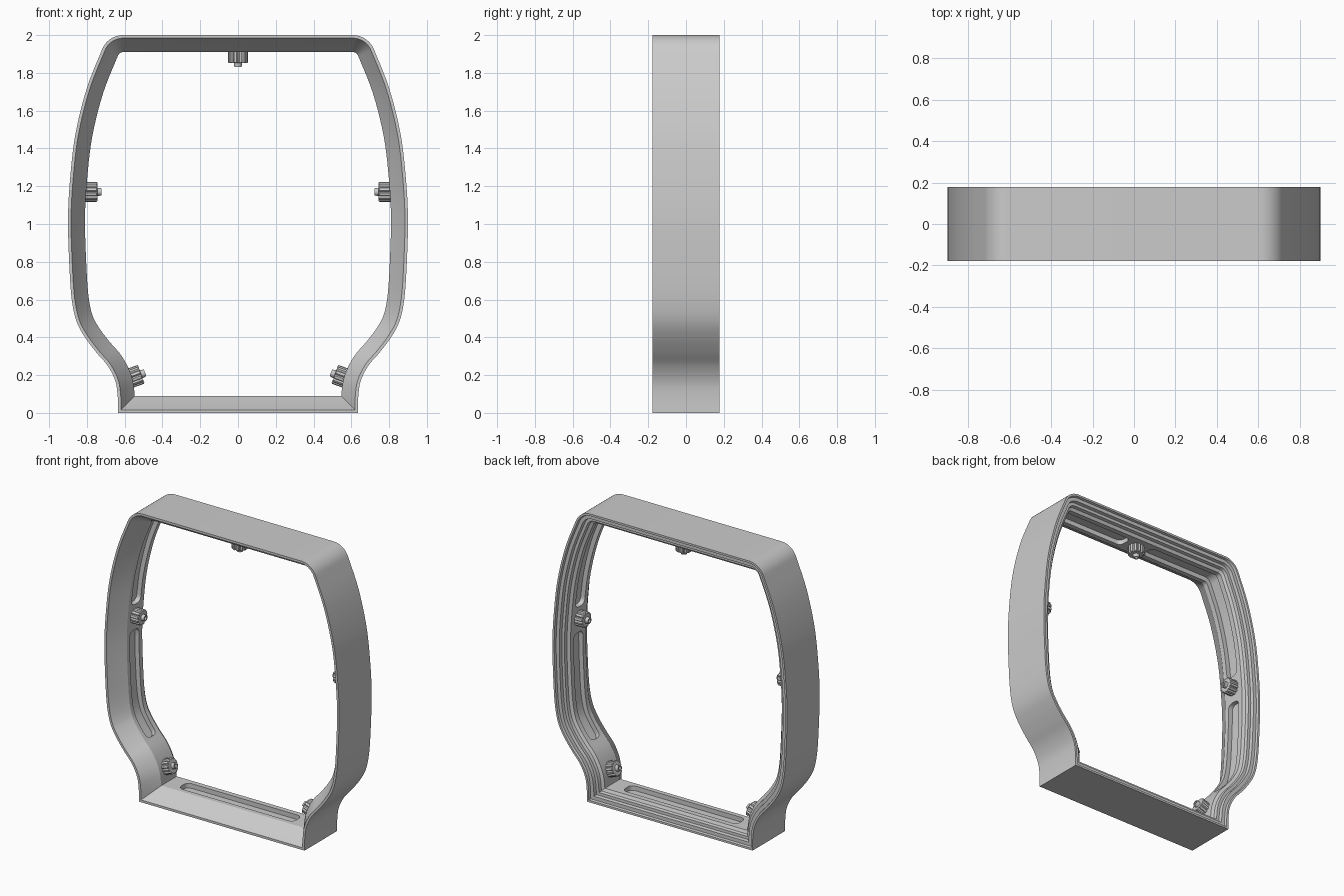
import bpy, bmesh
from math import sin, cos, pi, radians, sqrt
from mathutils import Vector, Matrix

if "Cube" in bpy.data.objects:
    bpy.data.objects.remove(bpy.data.objects["Cube"])

# Right half of the outer outline (x, z), from bottom corner to top corner
CTRL = [(.635, -.09), (.635, 0), (.637, .09), (.65, .17), (.69, .25), (.75, .32), (.81, .40),
        (.855, .485), (.88, .6), (.893, .78), (.9, 1.03), (.888, 1.25), (.86, 1.48),
        (.80, 1.72), (.72, 1.923), (.68, 2.02)]
# Bar cross-section (y, inward offset): plain outside, stepped back, flat land, sloped front
SECTION = [(-.178, 0), (.178, 0), (.178, .014), (.162, .018), (.162, .042), (.14, .046),
           (.14, .066), (.118, .07), (.108, .09), (-.06, .09), (-.165, .022), (-.178, .016)]
MID_Y = .022


def spline(pts, n):
    """Catmull-Rom through all but the two end points."""
    p = [Vector(q) for q in pts]
    out = []
    for a, b, c, d in zip(p, p[1:], p[2:], p[3:]):
        for i in range(n):
            t = i / n
            out.append(.5 * (2 * b + (c - a) * t + (2 * a - 5 * b + 4 * c - d) * t * t
                             + (3 * b - a - 3 * c + d) * t ** 3))
    return out


def make_object(name, bm, smooth=True):
    bmesh.ops.recalc_face_normals(bm, faces=bm.faces)
    me = bpy.data.meshes.new(name)
    bm.to_mesh(me)
    bm.free()
    ob = bpy.data.objects.new(name, me)
    bpy.context.collection.objects.link(ob)
    return ob


def smooth(ob):
    bpy.ops.object.select_all(action='DESELECT')
    ob.select_set(True)
    bpy.context.view_layer.objects.active = ob
    bpy.ops.object.shade_smooth_by_angle(angle=radians(30))


def skin(bm, rings, closed):
    """Join rings of points into a tube, capped unless closed."""
    vs = [[bm.verts.new(p) for p in r] for r in rings]
    n = len(vs[0])
    pairs = list(zip(vs, vs[1:])) + ([(vs[-1], vs[0])] if closed else [])
    for a, b in pairs:
        for i in range(n):
            j = (i + 1) % n
            bm.faces.new((a[i], a[j], b[j], b[i]))
    if not closed:
        bm.faces.new(vs[0])
        bm.faces.new(vs[-1])


# Outline with rounded top corners, mirrored, plus mitred inward normals
right = spline(CTRL, 5)
right += [Vector((.608 + .12 * cos(radians(a)), 1.88 + .12 * sin(radians(a))))
          for a in [21 + 69 * i / 9 for i in range(10)]]
path = right + [Vector((-p.x, p.y)) for p in reversed(right)]


def inward(i):
    a, b, c = path[i - 1], path[i], path[(i + 1) % len(path)]
    d1, d2 = (b - a).normalized(), (c - b).normalized()
    n1, n2 = Vector((-d1.y, d1.x)), Vector((-d2.y, d2.x))
    m = (n1 + n2).normalized()
    return m / m.dot(n1)


normals = [inward(i) for i in range(len(path))]

# Frame body
bm = bmesh.new()
rings = []
for p, n in zip(path, normals):
    rings.append([(p.x + n.x * o, y, p.y + n.y * o) for y, o in SECTION])
skin(bm, rings, True)
frame = make_object("frame", bm)


# Pocket cutters, following the inner wall between the bosses
def pocket(bm, pts, nrm, start, end, mirror=1):
    cum = [0]
    for a, b in zip(pts, pts[1:]):
        cum.append(cum[-1] + (b - a).length)

    def length_at(q):
        best = None
        for k in range(len(pts) - 1):
            d = pts[k + 1] - pts[k]
            t = min(1, max(0, (Vector(q) - pts[k]).dot(d) / d.length_squared))
            e = (pts[k] + d * t - Vector(q)).length
            if best is None or e < best[0]:
                best = (e, cum[k] + t * d.length)
        return best[1]

    s0, s1 = length_at(start), length_at(end)
    r, half = .035, .05
    ends = [0, .003, .01, .02, r]
    stations = [s0 + e for e in ends] + [c for c in cum if s0 + r + .005 < c < s1 - r - .005]
    stations += [s1 - e for e in reversed(ends)]
    rings = []
    for s in stations:
        k = max(i for i in range(len(cum) - 1) if cum[i] <= s)
        t = (s - cum[k]) / (cum[k + 1] - cum[k])
        p, n = pts[k].lerp(pts[k + 1], t), nrm[k].lerp(nrm[k + 1], t)
        d = min(r, s - s0, s1 - s)
        w = half - r + sqrt(max(0, r * r - (r - d) ** 2))
        rings.append([(mirror * (p.x + n.x * o), MID_Y + y, p.y + n.y * o)
                      for y, o in ((-w, .058), (w, .058), (w, .112), (-w, .112))])
    skin(bm, rings, False)


bm = bmesh.new()
side_pts = right + [Vector((0, 2))]
side_nrm = normals[:len(right)] + [Vector((0, -1))]
for m in (1, -1):
    pocket(bm, side_pts, side_nrm, (.74, .31), (.9, 1.07), m)
    pocket(bm, side_pts, side_nrm, (.89, 1.26), (.09, 2), m)
pocket(bm, [Vector((-.6, 0)), Vector((.6, 0))], [Vector((0, 1))] * 2, (-.44, 0), (.44, 0))
cutter = make_object("pocket_cutter", bm)
cutter.hide_render = True

mod = frame.modifiers.new("pockets", 'BOOLEAN')
mod.operation = 'DIFFERENCE'
mod.solver = 'EXACT'
mod.object = cutter
bpy.context.view_layer.objects.active = frame
bpy.ops.object.modifier_apply(modifier=mod.name)
bpy.data.objects.remove(cutter)
smooth(frame)


# Fluted screw bosses with a hollow pin
def boss(name, x, z, dx, dz):
    n = 48
    bm = bmesh.new()
    #        height, radius, flute depth
    layers = [(-.015, .053, .008), (.054, .053, .008), (.058, .049, .007), (.058, .022, 0),
              (.08, .019, 0), (.08, .011, 0), (.03, .011, 0)]
    rings = []
    for h, r, f in layers:
        ring = []
        for i in range(n):
            rr = r - (f if i % 4 == 0 else 0)
            ring.append((rr * cos(2 * pi * i / n), rr * sin(2 * pi * i / n), h))
        rings.append(ring)
    skin(bm, rings, False)
    rot = Vector((dx, 0, dz)).to_track_quat('Z', 'Y').to_matrix().to_4x4()
    bm.transform(Matrix.Translation((x, MID_Y, z)) @ rot)
    smooth(make_object(name, bm))


boss("top_boss", 0, 1.91, 0, -1)
for side, m in (("right", 1), ("left", -1)):
    boss(side + "_side_boss", m * .803, 1.17, -m, 0)
    boss(side + "_lower_boss", m * .567, .185, -m * .94, .34)
